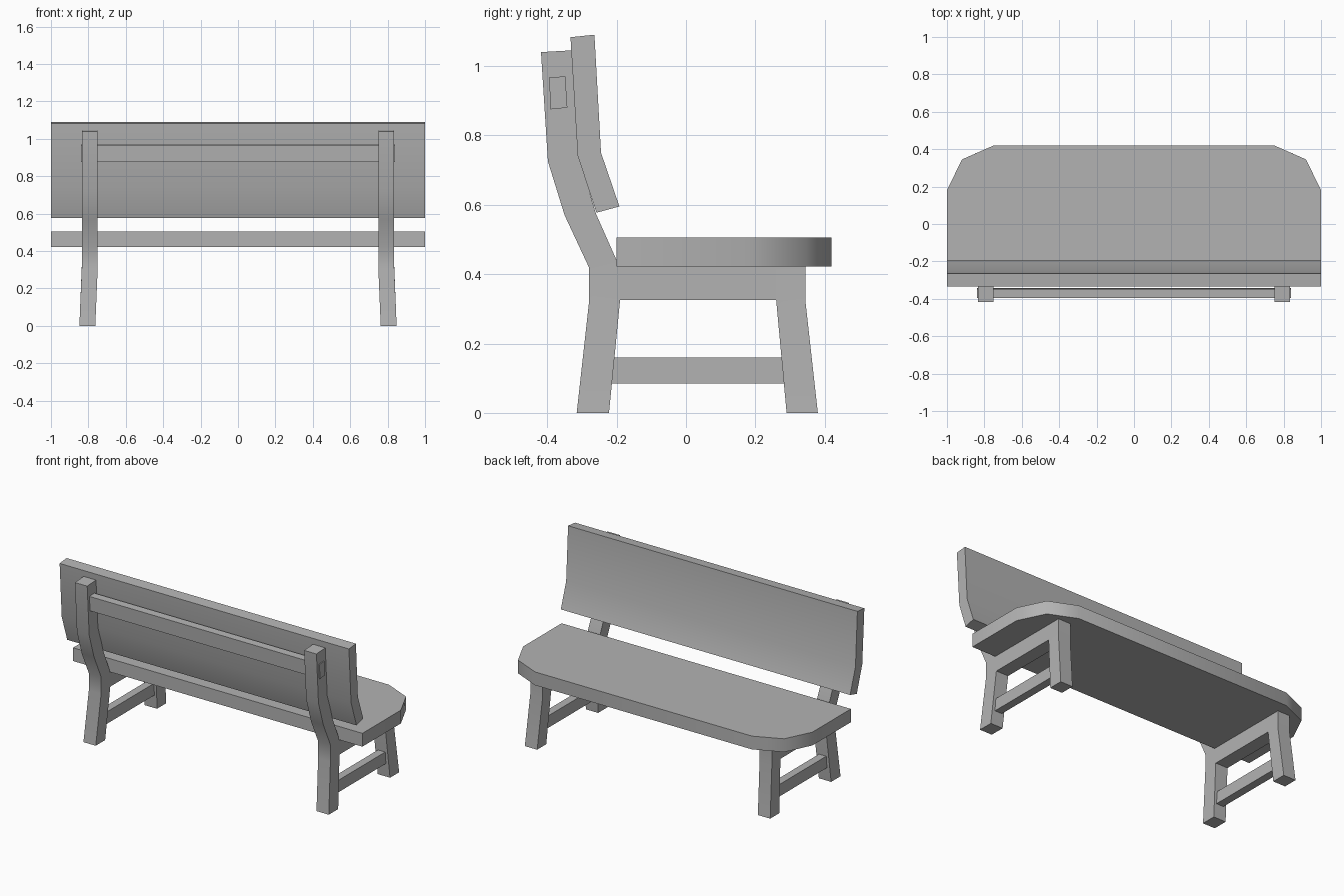
import bpy, bmesh, math
from mathutils import Vector

if "Cube" in bpy.data.objects:
    bpy.data.objects.remove(bpy.data.objects["Cube"], do_unlink=True)

GREY = (0.45, 0.45, 0.45, 1)
mat = bpy.data.materials.new("plain_grey")
mat.use_nodes = True
mat.diffuse_color = GREY
mat.node_tree.nodes["Principled BSDF"].inputs["Base Color"].default_value = GREY


def finish(name, bm):
    """Turn a bmesh into a smooth-shaded object with crisp edges."""
    bmesh.ops.recalc_face_normals(bm, faces=bm.faces)
    mesh = bpy.data.meshes.new(name)
    bm.to_mesh(mesh)
    bm.free()
    mesh.materials.append(mat)
    obj = bpy.data.objects.new(name, mesh)
    bpy.context.collection.objects.link(obj)
    bpy.ops.object.select_all(action="DESELECT")
    obj.select_set(True)
    bpy.context.view_layer.objects.active = obj
    bpy.ops.object.shade_smooth_by_angle(angle=math.radians(45))
    return obj


def loft(name, rings):
    """Skin a stack of four-cornered rings and cap both ends."""
    bm = bmesh.new()
    loops = [[bm.verts.new(p) for p in ring] for ring in rings]
    for a, b in zip(loops, loops[1:]):
        for i in range(4):
            j = (i + 1) % 4
            bm.faces.new((a[i], a[j], b[j], b[i]))
    bm.faces.new(loops[0])
    bm.faces.new(loops[-1])
    return finish(name, bm)


def section(x0, x1, back, front):
    """Ring spanning x0..x1 between a back and a front (y, z) point."""
    return [(x0, *back), (x1, *back), (x1, *front), (x0, *front)]


def prism(name, outline, offset):
    """Extrude a flat outline along an offset."""
    bm = bmesh.new()
    face = bm.faces.new([bm.verts.new(p) for p in outline])
    ext = bmesh.ops.extrude_face_region(bm, geom=[face], use_keep_orig=True)
    verts = [g for g in ext["geom"] if isinstance(g, bmesh.types.BMVert)]
    bmesh.ops.translate(bm, verts=verts, vec=Vector(offset))
    return finish(name, bm)


def bar(name, x0, x1, profile):
    """Extrude a (y, z) profile from x0 to x1."""
    return prism(name, [(x0, y, z) for y, z in profile], (x1 - x0, 0, 0))


def rect(y0, y1, z0, z1):
    return [(y0, z0), (y1, z0), (y1, z1), (y0, z1)]


# Seat plank with clipped front corners
half = [(1, -0.2), (1, 0.18), (0.92, 0.345), (0.75, 0.42)]
outline = half + [(-x, y) for x, y in reversed(half)]
prism("seat", [(x, y, 0.422) for x, y in outline], (0, 0, 0.083))

# Bent backrest plank
back_pairs = [((-0.258, 0.577), (-0.192, 0.595)),
              ((-0.312, 0.74), (-0.245, 0.75)),
              ((-0.333, 1.083), (-0.264, 1.09))]
loft("backrest", [section(-1, 1, b, f) for b, f in back_pairs])

# Cross rail tenoned through both posts
bar("back_rail", -0.84, 0.84,
    [(-0.39, 0.875), (-0.342, 0.88), (-0.348, 0.97), (-0.395, 0.967)])

# End frames: bent rear post, front leg, seat rail and stretcher
post_pairs = [((-0.315, 0), (-0.222, 0)),
              ((-0.28, 0.315), (-0.19, 0.325)),
              ((-0.28, 0.42), (-0.2, 0.44)),
              ((-0.35, 0.57), (-0.26, 0.575)),
              ((-0.398, 0.725), (-0.31, 0.745)),
              ((-0.418, 1.04), (-0.33, 1.045))]
leg_pairs = [((0.29, 0), (0.38, 0)),
             ((0.26, 0.325), (0.345, 0.315)),
             ((0.26, 0.422), (0.345, 0.422))]
INNER, OUTER, SPLAY = 0.75, 0.835, 0.013

for side, s in (("left", 1), ("right", -1)):
    for part, pairs in (("rear_post", post_pairs), ("front_leg", leg_pairs)):
        rings = []
        for b, f in pairs:
            shift = SPLAY if b[1] == 0 else 0
            rings.append(section(s * (INNER + shift), s * (OUTER + shift), b, f))
        loft(f"{side}_{part}", rings)
    bar(f"{side}_seat_rail", s * INNER, s * OUTER,
        [(-0.19, 0.325), (0.26, 0.325), (0.26, 0.422), (-0.2, 0.422)])
    bar(f"{side}_stretcher", s * 0.775, s * 0.825, rect(-0.215, 0.285, 0.085, 0.16))
